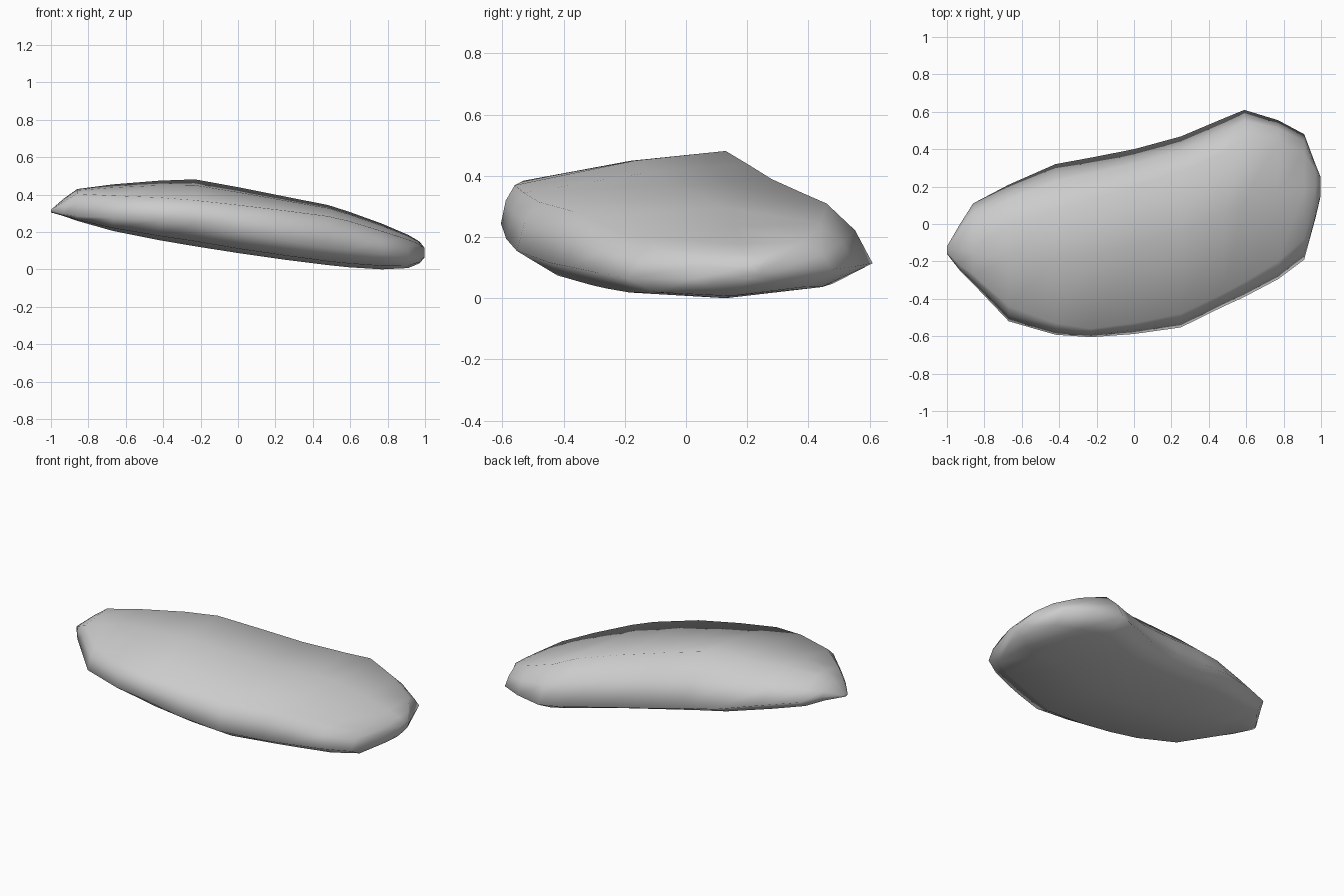
import bpy, bmesh

# Cross-sections along the length:
# x, front edge (y, z), front top rim (y, z), crest (y, z), back edge (y, z)
stations = [
    (-1.00, -.16, .32, -.15, .325, -.13, .325, -.12, .32),
    (-.93, -.25, .30, -.22, .37, -.08, .385, .00, .34),
    (-.86, -.32, .29, -.27, .41, -.06, .435, .11, .33),
    (-.67, -.52, .28, -.44, .40, .00, .46, .21, .30),
    (-.42, -.592, .265, -.53, .39, .08, .48, .32, .25),
    (-.23, -.605, .25, -.56, .375, .13, .487, .355, .22),
    (.00, -.588, .20, -.53, .35, .20, .445, .40, .175),
    (.25, -.553, .16, -.48, .32, .28, .395, .468, .14),
    (.48, -.44, .12, -.37, .29, .38, .35, .565, .12),
    (.59, -.39, .11, -.31, .265, .46, .315, .61, .12),
    (.77, -.295, .09, -.20, .21, .44, .25, .555, .11),
    (.91, -.19, .07, -.08, .165, .38, .19, .48, .10),
    (.97, .03, .07, .07, .14, .29, .155, .32, .10),
    (.998, .15, .09, .17, .11, .24, .12, .25, .10),
]


def underside(x):
    return .093 - .15 * x + .03 * x**2 + .05 * x**6 + .05 * x**30


def section(x, yf, zf, yt, zt, yc, zc, yb, zb):
    w = yb - yf
    low = min(underside(x), zf - .01, zb - .01)
    return [
        (yf, zf),
        (yf + .35 * (yt - yf), zf + .6 * (zt - zf)),      # rounded front side
        (yt, zt),
        (yt + .57 * (yc - yt), zt + .72 * (zc - zt)),     # flat top
        (yc, zc),
        (yc + .62 * (yb - yc), zc + .45 * (zb - zc)),     # back slope
        (yb, zb),
        (yb - .13 * w, low + .35 * (zb - low)),           # underside
        (yf + .5 * w, low),
        (yf + .13 * w, low + .22 * (zf - low)),
    ]


# Flat stone lofted through the sections
bm = bmesh.new()
rings = [[bm.verts.new((s[0], y, z)) for y, z in section(*s)] for s in stations]
for a, b in zip(rings, rings[1:]):
    n = len(a)
    for i in range(n):
        j = (i + 1) % n
        bm.faces.new((a[i], a[j], b[j], b[i]))
bm.faces.new(rings[0])
bm.faces.new(rings[-1])
low = min(v.co.z for v in bm.verts)
for v in bm.verts:
    v.co.z -= low
bmesh.ops.recalc_face_normals(bm, faces=bm.faces)
mesh = bpy.data.meshes.new("flat_rock")
bm.to_mesh(mesh)
bm.free()
rock = bpy.data.objects.new("flat_rock", mesh)
bpy.context.collection.objects.link(rock)
for p in mesh.polygons:
    p.use_smooth = True
